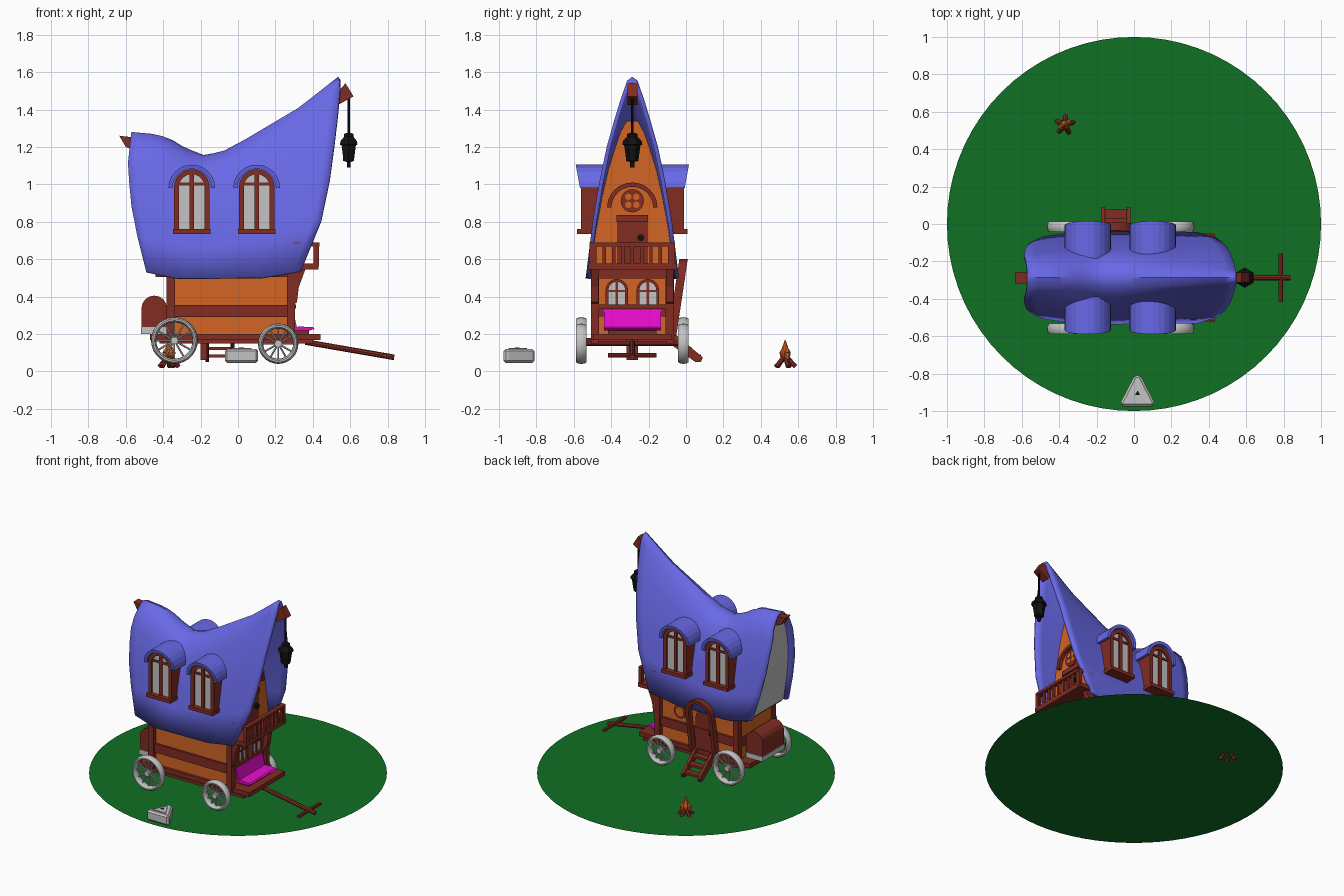
import bpy, bmesh, math
from mathutils import Vector, Matrix

if "Cube" in bpy.data.objects:
    bpy.data.objects.remove(bpy.data.objects["Cube"])

YC = -0.287  # wagon centre line


def material(name, rgb):
    m = bpy.data.materials.new(name)
    m.use_nodes = True
    m.diffuse_color = (*rgb, 1)
    m.node_tree.nodes["Principled BSDF"].inputs["Base Color"].default_value = (*rgb, 1)
    return m


BLUE = material("roof_blue", (0.14, 0.14, 0.8))
ORANGE = material("wall_orange", (0.65, 0.13, 0.018))
BROWN = material("wood_brown", (0.22, 0.025, 0.016))
GREY = material("pale_grey", (0.55, 0.55, 0.55))
GREEN = material("grass_green", (0.005, 0.16, 0.017))
PINK = material("cushion_pink", (0.8, 0.004, 0.6))
BLACK = material("iron_black", (0.006, 0.006, 0.006))


def finish(name, bm, mat, smooth=False, fix=True):
    if fix:
        bmesh.ops.recalc_face_normals(bm, faces=bm.faces)
    me = bpy.data.meshes.new(name)
    bm.to_mesh(me)
    bm.free()
    me.materials.append(mat)
    ob = bpy.data.objects.new(name, me)
    bpy.context.scene.collection.objects.link(ob)
    if smooth:
        bpy.context.view_layer.objects.active = ob
        bpy.ops.object.select_all(action="DESELECT")
        ob.select_set(True)
        bpy.ops.object.shade_smooth_by_angle(angle=math.radians(35))
    return ob


def prism(name, pts, axis, a, b, mat):
    """Extrude a 2D outline along an axis: x takes (y,z), y takes (x,z), z takes (x,y)."""
    def at(p, d):
        return {"x": (d, *p), "y": (p[0], d, p[1]), "z": (*p, d)}[axis]
    bm = bmesh.new()
    lo, hi = [[bm.verts.new(at(p, d)) for p in pts] for d in (a, b)]
    bm.faces.new(lo)
    bm.faces.new(hi)
    for i in range(len(pts)):
        j = (i + 1) % len(pts)
        bm.faces.new((lo[i], lo[j], hi[j], hi[i]))
    return finish(name, bm, mat)


def box(name, x, y, z, mat):
    pts = [(x[0], y[0]), (x[1], y[0]), (x[1], y[1]), (x[0], y[1])]
    return prism(name, pts, "z", z[0], z[1], mat)


def rod(name, p, q, r, mat, r2=None, sides=10):
    p, q = Vector(p), Vector(q)
    d = q - p
    bm = bmesh.new()
    rot = d.to_track_quat("Z", "Y").to_matrix().to_4x4()
    bmesh.ops.create_cone(bm, cap_ends=True, segments=sides, radius1=r, depth=d.length,
                          radius2=r if r2 is None else r2, matrix=Matrix.Translation((p + q) / 2) @ rot)
    return finish(name, bm, mat, sides > 8)


def arc(c, z, r, n=12):
    return [(c + r * math.cos(math.pi * i / n), z + r * math.sin(math.pi * i / n)) for i in range(n + 1)]


def arch(c, w, z0, z1):
    return [(c + w, z0)] + arc(c, z1 - w, w) + [(c - w, z0)]


def arch_ring(c, w, z0, z1, t):
    return arch(c, w, z0, z1) + arch(c, w - t, z0, z1 - t)[::-1]


def lerp(table, t):
    for (a, u), (b, v) in zip(table, table[1:]):
        if t <= b:
            return u + (v - u) * (t - a) / (b - a)
    return table[-1][1]


# Roof: s runs along the ridge, v runs from ridge to eave
RIDGE = [(0, 1.28), (.1, 1.27), (.18, 1.25), (.26, 1.195), (.35, 1.157), (.44, 1.175), (.55, 1.24), (.81, 1.41), (1, 1.575)]
EAVE = [(0, .53), (.2, .497), (.75, .5), (1, .535)]
REAR_X = [(0, -.57), (.24, -.59), (.6, -.565), (1, -.49)]
FRONT_X = [(0, .535), (.05, .545), (.27, .525), (.53, .49), (.74, .445), (1, .335)]
WIDE = [(0, 0), (.02, .045), (.1, .11), (.3, .165), (.6, .21), (1, .25)]
STEEP = [(0, 0), (.02, .028), (.15, .075), (.36, .137), (.65, .2), (1, .245)]
ROWS = [0, .02, .06, .12, .22, .36, .53, .74, 1]


def roof_point(s, v):
    top, low = lerp(RIDGE, s), lerp(EAVE, s)
    x = REAR = lerp(REAR_X, v)
    x = REAR + (lerp(FRONT_X, v) - REAR) * s
    k = max(0, (s - .4) / .6)
    end = 1 - .12 * max(0, 1 - s / .25)
    w = (lerp(WIDE, v) * (1 - k) + lerp(STEEP, v) * k) * end
    return x, w, top + (low - top) * v


bm = bmesh.new()
profile = [(v, -1) for v in ROWS[:0:-1]] + [(v, 1) for v in ROWS]
grid = []
for i in range(21):
    row = []
    for v, side in profile:
        x, w, z = roof_point(i / 20, v)
        row.append(bm.verts.new((x, YC + side * w, z)))
    grid.append(row)
for a, b in zip(grid, grid[1:]):
    for j in range(len(profile) - 1):
        bm.faces.new((a[j], b[j], b[j + 1], a[j + 1]))
roof = finish("roof", bm, BLUE, True, fix=False)
mod = roof.modifiers.new("thickness", "SOLIDIFY")
mod.thickness, mod.offset = 0.022, -1


def gable(name, mat, x=None):
    bm = bmesh.new()
    prev = None
    for v in ROWS[2:]:
        s = .04
        if x is not None:
            s = (x - lerp(REAR_X, v)) / (lerp(FRONT_X, v) - lerp(REAR_X, v))
        px, w, z = roof_point(s, v)
        pair = [bm.verts.new((px, YC + k * max(.004, w - .012), z)) for k in (-1, 1)]
        if prev:
            bm.faces.new((prev[0], prev[1], pair[1], pair[0]))
        prev = pair
    finish(name, bm, mat)


gable("rear_gable", GREY)
gable("front_gable", ORANGE, .3)

# Ridge beam ends and hanging lantern
prism("front_ridge_beam", [(.5, 1.46), (.575, 1.54), (.618, 1.47), (.535, 1.425)], "y", YC - .027, YC + .027, BROWN)
prism("rear_ridge_beam", [(-.635, 1.26), (-.55, 1.25), (-.55, 1.18), (-.6, 1.2)], "y", YC - .03, YC + .03, BROWN)
rod("lantern_rod", (.592, YC, 1.25), (.592, YC, 1.47), .007, BLACK)
levels = [(1.09, .012), (1.12, .012), (1.125, .034), (1.14, .034), (1.21, .044), (1.212, .054), (1.232, .05), (1.255, .028), (1.27, .028), (1.275, .01)]
for (z0, r0), (z1, r1) in zip(levels, levels[1:]):
    rod("lantern_section", (.592, YC, z0), (.592, YC, z1), r0, BLACK, r1, 6)

# Dormers on both slopes
for side in (-1, 1):
    def out(d):
        return YC + side * d
    for c in (-.247, .1):
        prism("dormer_body", arch(c, .092, .75, 1.075), "y", out(.06), out(.255), BROWN)
        prism("dormer_glass", arch(c, .075, .76, 1.06), "y", out(.255), out(.26), GREY)
        prism("dormer_frame", arch_ring(c, .095, .75, 1.08, .026), "y", out(.25), out(.275), BROWN)
        box("dormer_mullion", (c - .012, c + .012), (out(.25), out(.27)), (.75, 1.06), BROWN)
        box("dormer_crossbar", (c - .075, c + .075), (out(.25), out(.268)), (.995, 1.01), BROWN)
        box("dormer_sill", (c - .1, c + .1), (out(.2), out(.295)), (.735, .76), BROWN)
        hood = prism("dormer_hood", arc(c, .98, .125) + arc(c, .98, .103)[::-1], "y", out(.06), out(.28), BLUE)
        for vert in hood.data.vertices:
            if abs(vert.co.y - YC) > .2:
                vert.co.y += side * (vert.co.z - .98) * .18

# Lower cabin with posts and rails
box("cabin", (-.37, .285), (YC - .19, YC + .19), (.19, .53), ORANGE)
box("cabin_band", (-.38, .288), (YC - .205, YC + .205), (.29, .355), BROWN)
box("cabin_ceiling", (-.44, .3), (YC - .21, YC + .21), (.505, .54), BROWN)
box("floor", (-.47, .44), (YC - .21, YC + .21), (.168, .2), BROWN)
for y in (YC - .2, YC + .2):
    box("chassis_beam", (-.42, .4), (y - .02, y + .02), (.15, .17), BROWN)
    for x in (-.358, .285):
        box("corner_post", (x - .024, x + .02), (y - .022, y + .022), (.17, .54), BROWN)
    prism("balcony_bracket", [(.29, .35), (.315, .37), (.325, .45), (.36, .545), (.29, .545)], "y", y - .02, y + .02, BROWN)
box("front_sill", (.28, .31), (YC - .2, YC + .2), (.335, .358), BROWN)
box("front_lintel", (.28, .31), (YC - .205, YC + .205), (.497, .545), BROWN)
for y in (YC - .083, YC + .083):
    prism("front_glass", arch(y, .05, .355, .485), "x", .285, .29, GREY)
    prism("front_window_frame", arch_ring(y, .06, .355, .494, .015), "x", .28, .302, BROWN)
    box("front_window_mullion", (.28, .298), (y - .006, y + .006), (.355, .485), BROWN)
    box("front_window_crossbar", (.28, .298), (y - .05, y + .05), (.425, .435), BROWN)

# Balcony, door and round window on the front gable
box("balcony_floor", (.28, .43), (YC - .235, YC + .235), (.545, .577), BROWN)
box("balcony_rail", (.405, .435), (YC - .22, YC + .22), (.668, .688), BROWN)
for k in range(9):
    y = YC - .2 + .05 * k
    box("baluster", (.412, .428), (y - .009, y + .009), (.57, .67), BROWN)
for y in (YC - .215, YC + .215):
    box("balcony_side_rail", (.3, .43), (y - .01, y + .01), (.668, .688), BROWN)
    box("balcony_post", (.405, .432), (y - .013, y + .013), (.56, .688), BROWN)
box("door", (.295, .312), (YC - .08, YC + .08), (.577, .8), BROWN)
box("door_lintel", (.295, .322), (YC - .084, YC + .084), (.8, .835), BROWN)
rod("door_knob", (.31, YC + .045, .715), (.335, YC + .045, .715), .018, BLACK)
prism("round_window_arch", arc(YC, .875, .135) + arc(YC, .875, .112)[::-1], "x", .298, .325, BROWN)
rod("round_window", (.298, YC, .912), (.31, YC, .912), .062, BROWN, sides=20)
for a in (.785, 2.356, 3.927, 5.498):
    y, z = YC + .03 * math.cos(a), .912 + .03 * math.sin(a)
    rod("round_window_pane", (.309, y, z), (.313, y, z), .018, ORANGE, sides=8)

# Driver's seat
prism("seat_back", [(.285, .33), (.293, .33), (.315, .235), (.3, .225)], "y", YC - .152, YC + .152, PINK)
prism("seat_cushion", [(.3, .235), (.33, .24), (.4, .236), (.41, .228), (.39, .22), (.31, .218)], "y", YC - .152, YC + .152, PINK)
box("seat_base", (.3, .38), (YC - .13, YC + .13), (.2, .22), BROWN)

# Rear trunk with barrel lid
prism("trunk", [(-.38, .235)] + arc(-.448, .337, .068, 8) + [(-.515, .235)], "y", YC - .125, YC + .125, BROWN)
box("trunk_base", (-.518, -.38), (YC - .13, YC + .13), (.2, .236), GREY)

# Side doorway, round side window and steps
porch = prism("side_door_frame", arch_ring(-.097, .108, .19, .6, .025), "y", YC + .19, YC + .235, BROWN)
for vert in porch.data.vertices:
    vert.co.y += (vert.co.z - .19) * .15
prism("side_door", arch(-.097, .08, .2, .5), "y", YC + .18, YC + .2, BROWN)
rod("side_door_knob", (-.15, YC + .195, .34), (-.15, YC + .22, .34), .014, BLACK)
rod("side_window", (.1, YC + .18, .44), (.1, YC + .215, .44), .05, BROWN, sides=16)
rod("side_window_glass", (.1, YC + .215, .44), (.1, YC + .218, .44), .033, ORANGE, sides=16)
for k in range(3):
    y, z = -.045 + .05 * k, .165 - .042 * k
    box("step", (-.16, -.035), (y - .025, y + .025), (z - .008, z + .008), BROWN)
for x in (-.165, -.03):
    prism("step_stringer", [(-.09, .2), (-.06, .2), (.09, .075), (.08, .05), (.05, .05), (-.09, .15)], "x", x - .01, x + .01, BROWN)

# Wheels and axles
for x, z, r in ((-.34, .165, .125), (.215, .148, .108)):
    rod("axle", (x, YC - .28, z), (x, YC + .28, z), .013, BROWN)
    for side in (-1, 1):
        y = YC + side * .273
        bm = bmesh.new()
        rings = []
        for i in range(28):
            a = math.tau * i / 28
            ring = []
            for j in range(10):
                b = math.tau * j / 10
                rr = r - .014 + .014 * math.cos(b)
                ring.append(bm.verts.new((x + rr * math.cos(a), y + .03 * math.sin(b), z + rr * math.sin(a))))
            rings.append(ring)
        for i in range(28):
            for j in range(10):
                p, q, k = rings[i - 1], rings[i], j - 1
                bm.faces.new((p[k], q[k], q[j], p[j]))
        finish("wheel_rim", bm, GREY, True)
        rod("wheel_hub", (x, y - .025, z), (x, y + .025, z), .02, GREY)
        for i in range(12):
            a = math.tau * i / 12
            rod("wheel_spoke", (x, y, z), (x + (r - .02) * math.cos(a), y, z + (r - .02) * math.sin(a)), .005, GREY, sides=6)

# Tow bar
rod("tow_bar", (.36, YC, .157), (.835, YC, .075), .015, BROWN, sides=8)
rod("tow_crossbar", (.785, YC - .13, .085), (.785, YC + .13, .085), .012, BROWN, sides=8)
box("under_post", (-.2, -.165), (YC - .03, YC + .03), (.06, .17), BROWN)

# Grass, stone wedge and campfire
bm = bmesh.new()
bmesh.ops.create_circle(bm, cap_ends=True, segments=72, radius=1, matrix=Matrix.Translation((0, 0, .04)))
finish("grass", bm, GREEN)
outer = [(-.07, -.975), (.108, -.975), (.108, -.95), (.035, -.81), (.003, -.81), (-.07, -.95)]
wedge = prism("stone_wedge", outer, "z", .045, .12, GREY)
bevel = wedge.modifiers.new("soft_edges", "BEVEL")
bevel.width = .012
prism("wedge_top", [(-.035, -.95), (.073, -.95), (.019, -.85)], "z", .118, .126, GREY)
prism("wedge_mark", [(.005, -.915), (.033, -.915), (.019, -.89)], "z", .124, .128, BLACK)
for a in (.3, 1.5, 2.7, 4.0, 5.2):
    dx, dy = math.cos(a), math.sin(a)
    rod("fire_log", (-.37 + .055 * dx, .53 + .055 * dy, .025), (-.37 - .01 * dx, .53 - .01 * dy, .095), .013, BROWN, sides=7)
for dx, dy, h, r in ((0, 0, .17, .026), (.02, .012, .14, .018), (-.018, -.012, .135, .018)):
    rod("flame_base", (-.37 + dx, .53 + dy, .06), (-.37 + dx, .53 + dy, .1), r * .6, ORANGE, r, 6)
    rod("flame_tip", (-.37 + dx, .53 + dy, .1), (-.37 + dx * .6, .53 + dy * .6, h), r, ORANGE, .001, 6)
